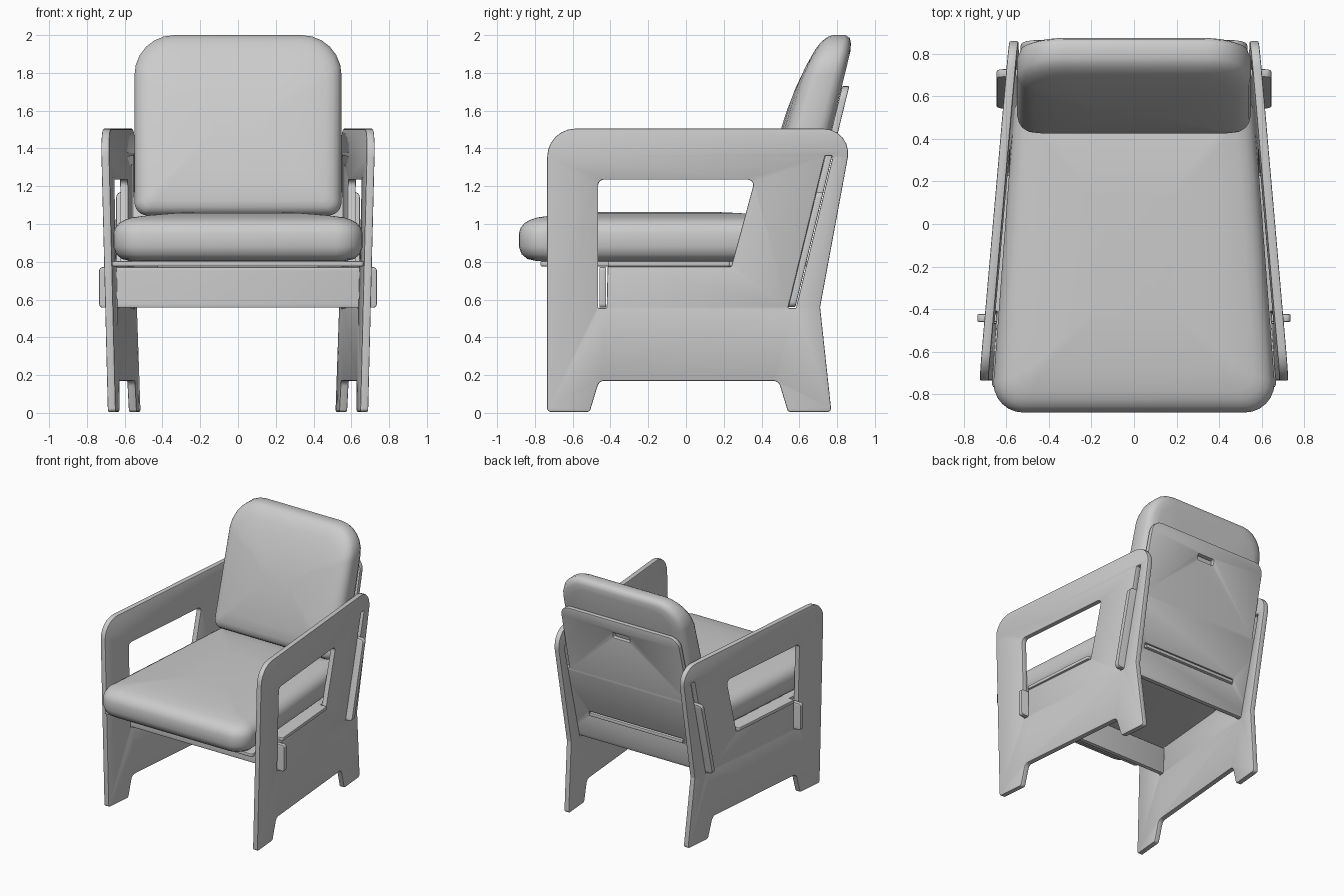
import bpy, bmesh, math
from mathutils import Vector

if "Cube" in bpy.data.objects:
    bpy.data.objects.remove(bpy.data.objects["Cube"])

grey = bpy.data.materials.new("light_grey")
grey.diffuse_color = (0.6, 0.6, 0.6, 1)
grey.use_nodes = True
grey.node_tree.nodes["Principled BSDF"].inputs["Base Color"].default_value = grey.diffuse_color


def rounded(points):
    """Closed 2D outline from (a, b, radius) corners."""
    out, n = [], len(points)
    for i, (a, b, r) in enumerate(points):
        p = Vector((a, b))
        if r <= 0:
            out.append(p)
            continue
        d1 = (Vector(points[i - 1][:2]) - p).normalized()
        d2 = (Vector(points[(i + 1) % n][:2]) - p).normalized()
        half = d1.angle(d2) / 2
        t = r / math.tan(half)
        centre = p + (d1 + d2).normalized() * (r / math.sin(half))
        s, e = p + d1 * t - centre, p + d2 * t - centre
        turn = math.atan2(s.x * e.y - s.y * e.x, s.dot(e))
        a0 = math.atan2(s.y, s.x)
        steps = 6
        for k in range(steps + 1):
            ang = a0 + turn * k / steps
            out.append(centre + Vector((math.cos(ang), math.sin(ang))) * r)
    return out


def finish(obj, angle):
    obj.data.materials.clear()
    obj.data.materials.append(grey)
    bpy.ops.object.select_all(action='DESELECT')
    obj.select_set(True)
    bpy.context.view_layer.objects.active = obj
    bpy.ops.object.shade_smooth_by_angle(angle=math.radians(angle))


def plate(name, loops, thick, place, edge=0.006):
    """Flat board with holes; place(a, b, d) maps it into the chair."""
    curve = bpy.data.curves.new(name, 'CURVE')
    curve.dimensions = '2D'
    curve.fill_mode = 'BOTH'
    curve.extrude = thick / 2 - edge
    curve.bevel_depth = edge
    curve.bevel_resolution = 1
    curve.offset = -edge
    for loop in loops:
        pts = rounded(loop)
        sp = curve.splines.new('POLY')
        sp.points.add(len(pts) - 1)
        for q, p in zip(sp.points, pts):
            q.co = (p.x, p.y, 0, 1)
        sp.use_cyclic_u = True
    temp = bpy.data.objects.new(name + "_outline", curve)
    bpy.context.collection.objects.link(temp)
    bpy.context.view_layer.update()
    mesh = bpy.data.meshes.new_from_object(
        temp.evaluated_get(bpy.context.evaluated_depsgraph_get()))
    bpy.data.objects.remove(temp)
    bm = bmesh.new()
    bm.from_mesh(mesh)
    for v in bm.verts:
        v.co = place(*v.co)
    bmesh.ops.remove_doubles(bm, verts=bm.verts, dist=0.0005)
    bmesh.ops.recalc_face_normals(bm, faces=bm.faces)
    bm.to_mesh(mesh)
    bm.free()
    mesh.name = name
    obj = bpy.data.objects.new(name, mesh)
    bpy.context.collection.objects.link(obj)
    finish(obj, 30)


def cushion(name, u, v0, v1, r0, r1, rings, place):
    """Padded block: rounded outlines stacked as (inset, height) rings."""
    bm = bmesh.new()
    layers = []
    for inset, h in rings:
        a, b, c = u - inset, v0 + inset, v1 - inset
        q0, q1 = max(r0 - inset * .6, .03), max(r1 - inset * .6, .03)
        pts = rounded([(-a, b, q0), (a, b, q0), (a, c, q1), (-a, c, q1)])
        layers.append([bm.verts.new(place(p.x, p.y, h)) for p in pts])
    n = len(layers[0])
    for lo, hi in zip(layers, layers[1:]):
        for i in range(n):
            j = (i + 1) % n
            bm.faces.new((lo[i], lo[j], hi[j], hi[i]))
    bm.faces.new(layers[0][::-1])
    bm.faces.new(layers[-1])
    bmesh.ops.recalc_face_normals(bm, faces=bm.faces)
    mesh = bpy.data.meshes.new(name)
    bm.to_mesh(mesh)
    bm.free()
    obj = bpy.data.objects.new(name, mesh)
    bpy.context.collection.objects.link(obj)
    finish(obj, 60)


def mirrored(half):
    """Full outline from its right half, listed bottom to top."""
    return half + [(-a, b, r) for a, b, r in reversed(half)]


# Side panels: legs and arm in one board, with window and backrest slot
outline = [(-.735, .005, .02), (-.51, .005, .02), (-.46, .17, .04), (.49, .17, .04),
           (.54, .005, .02), (.77, .005, .02), (.71, .56, .05), (.885, 1.505, .13),
           (-.735, 1.505, .15)]
window = [(-.465, .555, .006), (-.42, .555, .006), (-.415, .775, .006), (.24, .775, .01),
          (.365, 1.235, .03), (-.465, 1.235, .03)]
slot = [(.54, .555, .006), (.582, .555, .006), (.778, 1.36, .006), (.736, 1.36, .006)]
for name, side in (("right_side_panel", 1), ("left_side_panel", -1)):
    plate(name, [outline, window, slot], .042,
          lambda y, z, d, s=side: (s * (.604 - .0875 * y + .025 * z + d), y, z))

# Front apron, its ends passing through the window notches
plate("front_apron", [mirrored([(.735, .557, .02), (.735, .772, .02)])], .036,
      lambda x, z, d: (x, -.441 + d, z))

# Seat board with side ledges and a rear tongue
plate("seat_board",
      [mirrored([(.668, -.77, .02), (.643, -.41, 0), (.69, -.41, .008), (.64, .23, .008),
                 (.584, .23, 0), (.552, .59, 0), (.42, .59, 0), (.42, .645, .006)])],
      .028, lambda x, y, d: (x, y, .79 + d))


# Reclined backrest board with side tabs, hand hole and tongue slot
def recline(z):
    return .56 + .244 * (z - .56)


plate("backrest_board",
      [mirrored([(.645, .56, .03), (.645, 1.17, .03), (.54, 1.17, 0), (.53, 1.73, .08)]),
       mirrored([(.075, 1.575, .01), (.075, 1.62, .01)]),
       mirrored([(.425, .772, .006), (.425, .812, .006)])],
      .038, lambda x, z, d: (x, recline(z) + d, z))

# Seat cushion, narrowing towards the back
seat_rings = [(.3, .805), (.09, .805), (.045, .815), (.015, .84), (0, .88), (0, .95),
              (.01, .98), (.03, 1.005), (.06, 1.022), (.1, 1.035), (.2, 1.048),
              (.32, 1.058), (.45, 1.064)]
cushion("seat_cushion", .66, -.885, .6, .14, .08, seat_rings,
        lambda x, y, z: (x * (1 - .118 * (y + .7)) if y > -.7 else x, y, z))


# Back cushion, thinning towards the top
def back_place(x, z, h):
    t = max(0, (z - 1.4) / .6)
    return (x, recline(z) - .02 - h * (1 - .33 * t * t), z)


back_rings = [(.3, 0), (.09, 0), (.045, .01), (.015, .03), (0, .07), (0, .17), (.008, .2),
              (.022, .222), (.045, .24), (.08, .252), (.16, .262), (.28, .268), (.4, .27)]
cushion("back_cushion", .548, 1.045, 2.0, .07, .21, back_rings, back_place)
